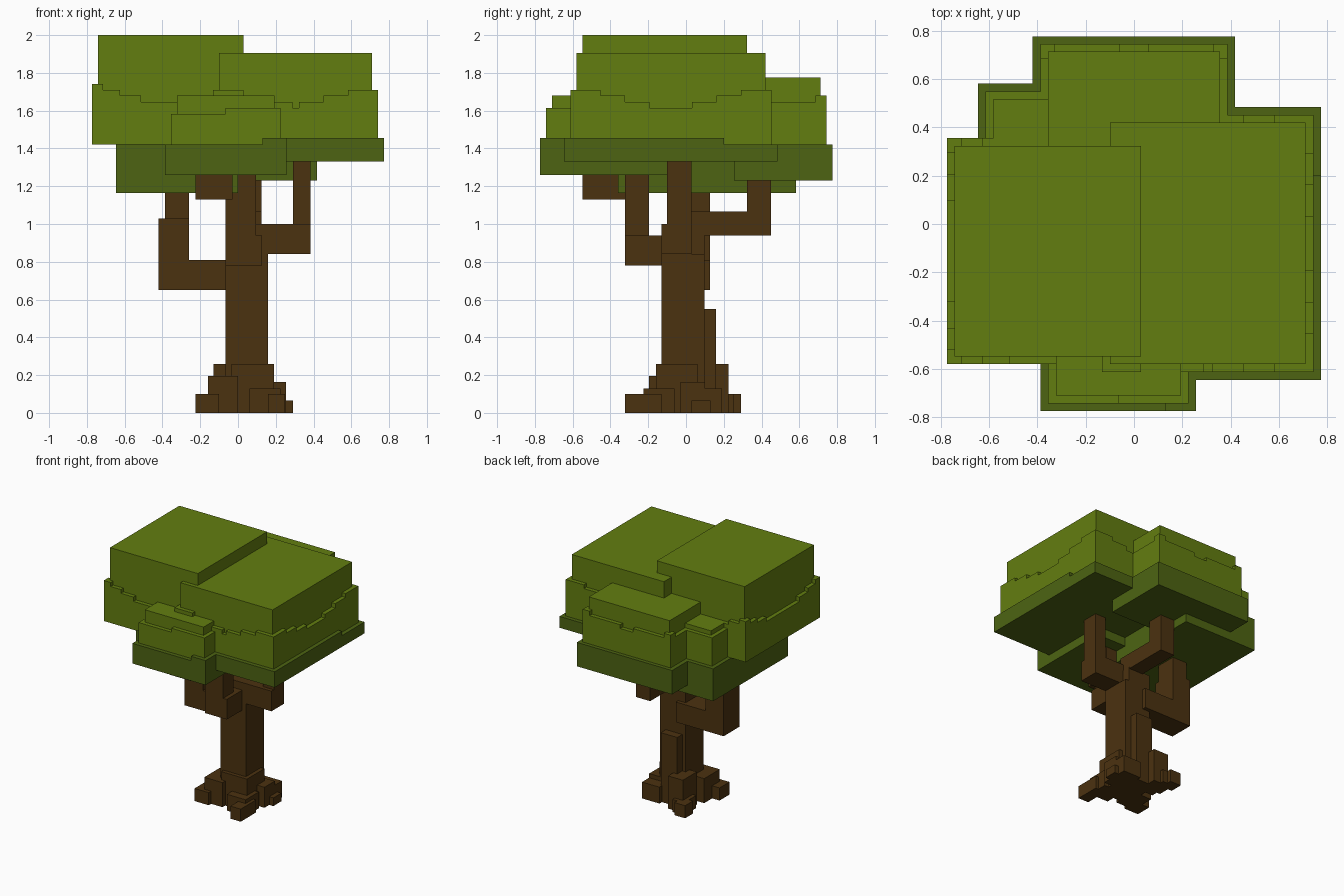
import bpy, bmesh
from mathutils import Matrix, Vector

cube = bpy.data.objects.get("Cube")
if cube:
    bpy.data.objects.remove(cube, do_unlink=True)


def material(name, rgb):
    m = bpy.data.materials.new(name)
    m.use_nodes = True
    m.diffuse_color = (*rgb, 1)
    bsdf = next(n for n in m.node_tree.nodes if n.type == 'BSDF_PRINCIPLED')
    bsdf.inputs["Base Color"].default_value = (*rgb, 1)
    return m


LEAF = material("leaf green", (0.124, 0.207, 0.005))
SHADE = material("deep leaf green", (0.075, 0.127, 0.006))
BARK = material("bark brown", (0.071, 0.032, 0.005))


def blocks(name, mat, boxes):
    """One object from boxes given as (x0, x1, y0, y1, z0, z1)."""
    bm = bmesh.new()
    for x0, x1, y0, y1, z0, z1 in boxes:
        centre = Vector(((x0 + x1) / 2, (y0 + y1) / 2, (z0 + z1) / 2))
        size = Matrix.Diagonal((x1 - x0, y1 - y0, z1 - z0, 1))
        bmesh.ops.create_cube(bm, size=1, matrix=Matrix.Translation(centre) @ size)
    me = bpy.data.meshes.new(name)
    bm.to_mesh(me)
    bm.free()
    me.materials.append(mat)
    ob = bpy.data.objects.new(name, me)
    bpy.context.collection.objects.link(ob)
    return ob


def crown(name, rect, z0, rim, top, steps):
    """Cap block with a slightly wider skirt, whose rim steps up at the corners."""
    x0, x1, y0, y1 = rect
    e = 0.032
    a, b, c, d = x0 - e, x1 + e, y0 - e, y1 + e
    boxes = [(x0, x1, y0, y1, z0 + 0.01, top), (a, b, c, d, z0, rim)]
    for run, height in steps:
        for xa, xb in ((a, a + run), (b - run, b)):
            for ya, yb in ((c, c + run), (d - run, d)):
                boxes.append((xa, xb, ya, yb, z0 + 0.02, height))
    blocks(name, LEAF, boxes)


# Leaf masses
crown("tall_crown", (-0.742, 0.03, -0.548, 0.323), 1.42, 1.645, 2.0,
      ((0.26, 1.68), (0.15, 1.71), (0.06, 1.742)))
crown("wide_crown", (-0.10, 0.71, -0.58, 0.42), 1.42, 1.615, 1.905,
      ((0.42, 1.645), (0.29, 1.68), (0.16, 1.71)))
crown("back_crown", (-0.355, 0.355, 0.0, 0.713), 1.42, 1.615, 1.775,
      ((0.33, 1.645), (0.06, 1.68)))
crown("front_crown", (-0.323, 0.194, -0.71, -0.1), 1.42, 1.582, 1.68, ())
crown("corner_crown", (-0.582, 0.0, -0.2, 0.517), 1.42, 1.645, 1.68, ())
blocks("front_crown_rim", LEAF, [(-0.065, 0.226, -0.742, -0.3, 1.5, 1.614)])

# Darker lower foliage
blocks("wide_underleaf", SHADE, [(-0.165, 0.774, -0.645, 0.484, 1.33, 1.42),
                                 (0.2, 0.774, -0.645, 0.2, 1.35, 1.455)])
blocks("back_underleaf", SHADE, [(-0.42, 0.418, 0.255, 0.775, 1.23, 1.42)])
blocks("front_underleaf", SHADE, [(-0.387, 0.257, -0.774, -0.1, 1.26, 1.42),
                                  (0.13, 0.257, -0.774, -0.3, 1.3, 1.455)])
blocks("corner_underleaf", SHADE, [(-0.646, 0.0, -0.36, 0.582, 1.163, 1.42)])

# Trunk with a back ridge
blocks("trunk", BARK, [(-0.065, 0.16, -0.13, 0.097, 0, 0.84),
                       (-0.065, 0.128, -0.13, 0.097, 0.8, 0.95),
                       (-0.035, 0.11, 0.05, 0.16, 0, 0.55)])

# Four branches: a level arm, then a riser into the leaves
blocks("right_branch", BARK, [(0.0, 0.385, -0.13, 0.03, 0.84, 1.0),
                              (0.29, 0.385, -0.1, 0.028, 0.85, 1.34)])
blocks("left_branch", BARK, [(-0.42, 0.0, -0.07, 0.127, 0.65, 0.81),
                             (-0.42, -0.26, -0.07, 0.127, 0.66, 1.03),
                             (-0.387, -0.26, -0.035, 0.127, 0.9, 1.18)])
blocks("front_branch", BARK, [(-0.065, 0.128, -0.323, -0.1, 0.78, 0.94),
                              (-0.065, 0.096, -0.323, -0.195, 0.79, 1.27),
                              (-0.225, -0.03, -0.548, -0.195, 1.13, 1.27)])
blocks("back_branch", BARK, [(0.0, 0.125, 0.0, 0.45, 0.94, 1.065),
                             (0.0, 0.125, 0.322, 0.45, 0.95, 1.24)])

# Stepped roots around the foot
blocks("front_roots", BARK, [(-0.035, 0.19, -0.16, 0.06, 0, 0.26),
                             (0.06, 0.225, -0.225, -0.06, 0, 0.13),
                             (0.16, 0.25, -0.323, -0.13, 0, 0.1)])
blocks("left_roots", BARK, [(-0.16, 0.0, -0.195, 0.0, 0, 0.195),
                            (-0.225, -0.1, -0.225, -0.1, 0, 0.1)])
blocks("right_roots", BARK, [(0.1, 0.254, -0.03, 0.1, 0, 0.163),
                             (0.1, 0.29, 0.03, 0.13, 0, 0.065),
                             (0.1, 0.254, 0.08, 0.19, 0, 0.13)])
blocks("back_roots", BARK, [(-0.13, 0.0, 0.05, 0.225, 0, 0.26),
                            (-0.16, -0.06, 0.1, 0.254, 0, 0.1),
                            (-0.195, -0.1, 0.19, 0.29, 0, 0.1)])
